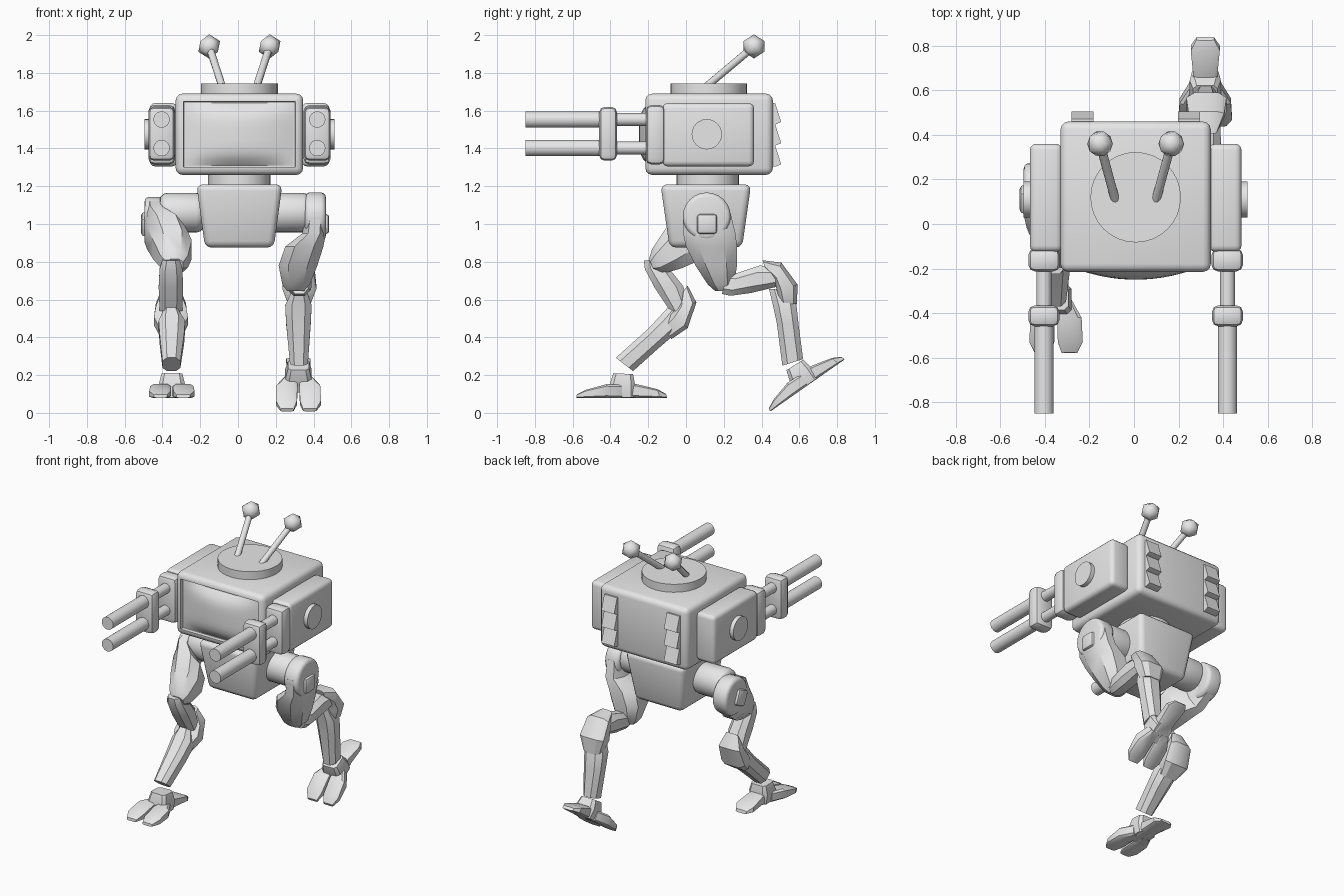
import bpy, bmesh, math
from mathutils import Vector, Matrix

if "Cube" in bpy.data.objects:
    bpy.data.objects.remove(bpy.data.objects["Cube"])

CX = 0.0075  # symmetry axis of the upper body
grey = bpy.data.materials.new("light_grey")
grey.diffuse_color = (0.8, 0.8, 0.8, 1)
grey.use_nodes = True
grey.node_tree.nodes["Principled BSDF"].inputs["Base Color"].default_value = grey.diffuse_color


def finish(name, bm, angle=35):
    bmesh.ops.recalc_face_normals(bm, faces=bm.faces)
    me = bpy.data.meshes.new(name)
    bm.to_mesh(me)
    bm.free()
    me.materials.append(grey)
    ob = bpy.data.objects.new(name, me)
    bpy.context.collection.objects.link(ob)
    bpy.ops.object.select_all(action='DESELECT')
    ob.select_set(True)
    bpy.context.view_layer.objects.active = ob
    bpy.ops.object.shade_smooth_by_angle(angle=math.radians(angle))
    return ob


def box_bm(x, y, z, bevel=0.0, seg=3, taper=(1, 1)):
    """Box from (min, max) ranges; taper scales the bottom in x and y."""
    bm = bmesh.new()
    bmesh.ops.create_cube(bm, size=1)
    for v in bm.verts:
        t = taper if v.co.z < 0 else (1, 1)
        v.co = Vector(((x[0] + x[1]) / 2 + v.co.x * t[0] * (x[1] - x[0]),
                       (y[0] + y[1]) / 2 + v.co.y * t[1] * (y[1] - y[0]),
                       (z[0] + z[1]) / 2 + v.co.z * (z[1] - z[0])))
    if bevel:
        bmesh.ops.bevel(bm, geom=bm.edges[:], offset=bevel, segments=seg,
                        profile=0.5, affect='EDGES')
    return bm


def box(name, x, y, z, bevel=0.0, seg=3, taper=(1, 1)):
    return finish(name, box_bm(x, y, z, bevel, seg, taper))


def rod(name, a, b, r, sides=24, bevel=0.0):
    a, b = Vector(a), Vector(b)
    bm = bmesh.new()
    bmesh.ops.create_cone(bm, cap_ends=True, segments=sides, radius1=r, radius2=r,
                          depth=(b - a).length)
    if bevel:
        rim = [e for e in bm.edges if abs(e.verts[0].co.z - e.verts[1].co.z) < 1e-5]
        bmesh.ops.bevel(bm, geom=rim, offset=bevel, segments=3, profile=0.5, affect='EDGES')
    rot = (b - a).to_track_quat('Z', 'Y').to_matrix().to_4x4()
    bm.transform(Matrix.Translation((a + b) / 2) @ rot)
    return finish(name, bm)


def limb(name, rows, place, c=0.25):
    """Loft of chamfered rectangles; row = edge A (y,z), edge B (y,z), inner x, outer x."""
    ring = [(c, 0), (1 - c, 0), (1, c), (1, 1 - c), (1 - c, 1), (c, 1), (0, 1 - c), (0, c)]
    bm = bmesh.new()
    loops = []
    for ya, za, yb, zb, xi, xo in rows:
        loops.append([bm.verts.new(place(xi + (xo - xi) * w, ya + (yb - ya) * s, za + (zb - za) * s))
                      for s, w in ring])
    for p, q in zip(loops, loops[1:]):
        for i in range(8):
            bm.faces.new((p[i], p[(i + 1) % 8], q[(i + 1) % 8], q[i]))
    bm.faces.new(loops[0])
    bm.faces.new(loops[-1])
    return finish(name, bm, 32)


def placer(left, rot, pivot, target):
    """Rotate in the side plane about pivot, move pivot to target, flip x for the left leg."""
    c, s = math.cos(math.radians(rot)), math.sin(math.radians(rot))

    def place(x, y, z):
        y, z = y - pivot[0], z - pivot[1]
        return (-x - 0.03 if left else x, target[0] + y * c - z * s, target[1] + y * s + z * c)
    return place


# Cabin with a recessed front
bm = box_bm((-0.33, 0.345), (-0.215, 0.46), (1.26, 1.69), 0.036)
front = min(bm.faces, key=lambda f: f.calc_center_median().y)
bmesh.ops.inset_individual(bm, faces=[front], thickness=0.008)
bmesh.ops.inset_individual(bm, faces=[front], thickness=0.002, depth=-0.025)
finish("cabin", bm)

# Bulged visor inside the recess
bm = bmesh.new()
bmesh.ops.create_grid(bm, x_segments=14, y_segments=10, size=1)
for v in bm.verts:
    u, w = v.co.x, v.co.y
    v.co = Vector((CX + u * 0.287, -0.195 - 0.055 * (1 - u * u) * (1 - w ** 4), 1.475 + w * 0.165))
finish("visor", bm)

# Roof disc, neck and pelvis
rod("roof_disc", (CX, 0.12, 1.68), (CX, 0.12, 1.745), 0.203, 32)
rod("neck", (CX, 0.115, 1.18), (CX, 0.115, 1.28), 0.165, 32)
box("pelvis", (-0.22, 0.235), (-0.135, 0.345), (0.875, 1.21), 0.035, 3, (0.8, 0.8))

for side, tag in ((-1, "left"), (1, "right")):
    X = lambda d: CX + side * d
    span = lambda a, b: tuple(sorted((X(a), X(b))))

    # Antenna
    tip = (X(0.16), 0.36, 1.94)
    rod(tag + "_antenna_rod", (X(0.092), 0.11, 1.73), tip, 0.02, 12)
    bm = bmesh.new()
    bmesh.ops.create_icosphere(bm, subdivisions=1, radius=0.064)
    bm.transform(Matrix.Translation(tip))
    finish(tag + "_antenna_ball", bm, 60)

    # Gun pod with outer cap, front block, clamp and twin barrels
    box(tag + "_gun_pod", span(0.33, 0.475), (-0.125, 0.36), (1.305, 1.64), 0.028)
    rod(tag + "_pod_cap", (X(0.46), 0.11, 1.475), (X(0.503), 0.11, 1.475), 0.08)
    box(tag + "_pod_block", span(0.34, 0.482), (-0.213, -0.11), (1.315, 1.63), 0.03, 2)
    box(tag + "_barrel_clamp", span(0.342, 0.482), (-0.46, -0.365), (1.335, 1.62), 0.03, 2)
    for z, pos in ((1.553, "upper"), (1.402, "lower")):
        rod(f"{tag}_{pos}_barrel", (X(0.412), -0.85, z), (X(0.412), -0.4, z), 0.043)
        rod(f"{tag}_{pos}_barrel_root", (X(0.412), -0.4, z), (X(0.412), -0.2, z), 0.034)

    # Sawtooth vents on the back
    bm = bmesh.new()
    for k in range(3):
        top = 1.64 - k * 0.112
        prof = [(0.44, top), (0.472, top), (0.504, top - 0.1), (0.475, top - 0.112), (0.44, top - 0.112)]
        a, b = ([bm.verts.new((X(d), y, z)) for y, z in prof] for d in (0.19, 0.288))
        bm.faces.new(a)
        bm.faces.new(b)
        for i in range(5):
            bm.faces.new((a[i], a[(i + 1) % 5], b[(i + 1) % 5], b[i]))
    finish(tag + "_vents", bm)

# Legs: the same parts, posed differently on each side
HIP, LINK, KNEE, SHIN, HEEL = (0.11, 1.0), (0.375, 0.71), (0.505, 0.795), (0.53, 0.62), (-0.10, 0.08)
POSES = {
    "right": dict(hip=(0, HIP), link=(0, LINK), knee=(0, KNEE), shin=(0, SHIN), heel=(35, (0.84, 0.283))),
    "left": dict(hip=(-66, HIP), link=(-70, (-0.085, 0.66)), knee=(-55, (0.055, 0.585)),
                 shin=(-55.5, (-0.055, 0.485)), heel=(0, HEEL)),
}
for tag, pose in POSES.items():
    left = tag == "left"
    put = {k: placer(left, pose[k][0], piv, pose[k][1]) for k, piv in
           dict(hip=HIP, link=LINK, knee=KNEE, shin=SHIN, heel=HEEL).items()}
    hip = put["hip"]

    # Hip joint, hub and knob
    flat = placer(left, 0, HIP, HIP)
    rod(tag + "_hip_joint", flat(0.15, 0.11, 1.06), flat(0.385, 0.11, 1.06), 0.105, 24, 0.04)
    rod(tag + "_thigh_hub", hip(0.355, 0.11, 1.04), hip(0.465, 0.11, 1.04), 0.127, 24, 0.025)
    knob = box_bm((0.44, 0.483), (0.058, 0.165), (0.947, 1.053), 0.018, 2)
    for v in knob.verts:
        v.co = hip(*v.co)
    finish(tag + "_thigh_knob", knob)

    # Thigh
    limb(tag + "_thigh", [
        (-0.015, 1.06, 0.235, 1.06, 0.36, 0.465), (-0.015, 0.95, 0.262, 0.95, 0.34, 0.465),
        (0.0, 0.88, 0.27, 0.88, 0.25, 0.452), (0.05, 0.78, 0.27, 0.78, 0.215, 0.42),
        (0.115, 0.68, 0.255, 0.68, 0.235, 0.38), (0.155, 0.645, 0.225, 0.645, 0.26, 0.35)], hip)

    # Link from thigh to knee
    limb(tag + "_knee_link", [
        (0.19, 0.63, 0.22, 0.74, 0.28, 0.37), (0.235, 0.62, 0.27, 0.74, 0.265, 0.385),
        (0.345, 0.635, 0.39, 0.78, 0.26, 0.39), (0.49, 0.67, 0.52, 0.77, 0.265, 0.385)], put["link"])

    # Knee cap
    limb(tag + "_knee_cap", [
        (0.42, 0.765, 0.405, 0.808, 0.28, 0.37), (0.47, 0.70, 0.505, 0.795, 0.245, 0.405),
        (0.48, 0.65, 0.59, 0.68, 0.235, 0.415), (0.50, 0.58, 0.588, 0.575, 0.265, 0.385)], put["knee"], 0.2)

    # Shin
    limb(tag + "_shin", [
        (0.44, 0.655, 0.55, 0.66, 0.29, 0.36), (0.46, 0.57, 0.585, 0.57, 0.25, 0.39),
        (0.48, 0.48, 0.597, 0.46, 0.255, 0.385), (0.51, 0.25, 0.62, 0.285, 0.275, 0.37)], put["shin"])

    # Ankle, heel and two toes
    foot = put["heel"]
    limb(tag + "_ankle", [
        (-0.41, 0.082, -0.27, 0.082, 0.26, 0.38), (-0.405, 0.15, -0.27, 0.15, 0.25, 0.39),
        (-0.385, 0.21, -0.28, 0.205, 0.265, 0.375)], foot, 0.15)
    limb(tag + "_heel", [
        (-0.34, 0.08, -0.34, 0.16, 0.265, 0.375), (-0.25, 0.08, -0.26, 0.152, 0.265, 0.375),
        (-0.14, 0.08, -0.15, 0.125, 0.255, 0.385), (-0.10, 0.08, -0.105, 0.10, 0.28, 0.36)], foot, 0.15)
    for m, pos in ((1, "inner"), (-1, "outer")):
        toe = lambda x, y, z, m=m: foot(0.32 + m * (x - 0.32), y, z)
        limb(f"{tag}_{pos}_toe", [
            (-0.58, 0.08, -0.578, 0.098, 0.225, 0.295), (-0.53, 0.08, -0.53, 0.122, 0.2, 0.312),
            (-0.43, 0.08, -0.42, 0.152, 0.205, 0.315), (-0.34, 0.08, -0.34, 0.15, 0.25, 0.318)], toe, 0.15)
